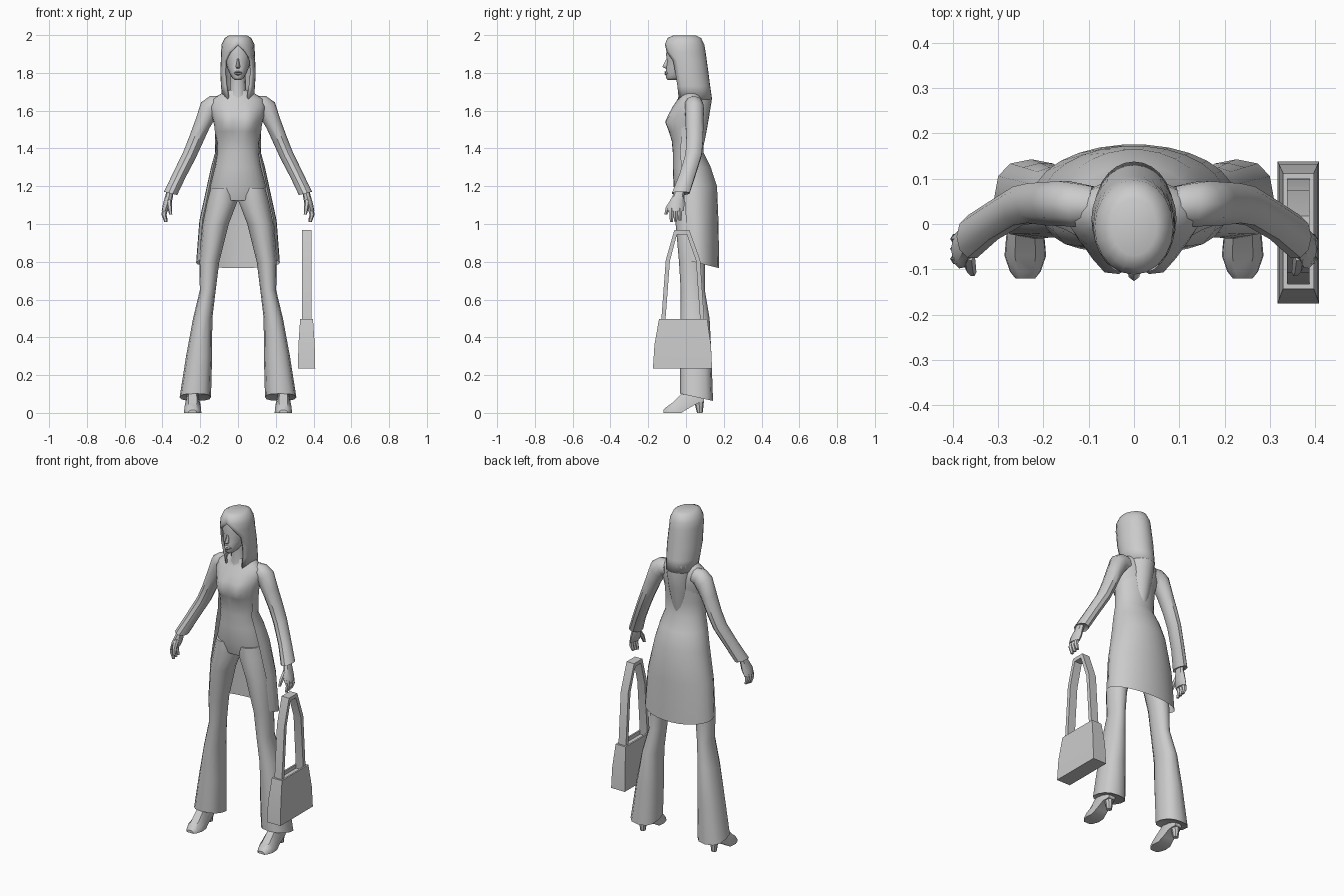
import bpy, bmesh, math
from mathutils import Vector


def ell(cx, z, rx, yf, yb, n=16, gap=None, slope=0.0, p=1.0):
    """Horizontal ellipse from front yf to back yb; gap (degrees) leaves it open at the front."""
    cy, ry, pts = (yf + yb) / 2, (yb - yf) / 2, []
    g = math.radians(gap or 0)
    for i in range(n):
        a = g + (2 * math.pi - 2 * g) * i / (n if gap is None else n - 1)
        s, c = math.sin(a), math.cos(a)
        y = cy - ry * math.copysign(abs(c) ** p, c)
        pts.append(Vector((cx + rx * math.copysign(abs(s) ** p, s), y, z + slope * y)))
    return pts


def limb(cx, cy, cz, rx, ry, tilt=0, n=10):
    """Ring across a limb leaning outward by tilt degrees."""
    t, pts = math.radians(tilt), []
    for i in range(n):
        a = 2 * math.pi * i / n
        d = rx * math.cos(a)
        pts.append(Vector((cx + d * math.cos(t), cy + ry * math.sin(a), cz + d * math.sin(t))))
    return pts


def skin(name, rings, closed=True, cap0=True, cap1=True, mirror=False, angle=40):
    """Bridge a list of rings into one object."""
    bm = bmesh.new()
    vs = [[bm.verts.new(p) for p in r] for r in rings]
    n = len(vs[0])
    for a, b in zip(vs, vs[1:]):
        for i in range(n if closed else n - 1):
            j = (i + 1) % n
            bm.faces.new((a[i], a[j], b[j], b[i]))
    if cap0:
        bm.faces.new(vs[0])
    if cap1:
        bm.faces.new(vs[-1])
    bmesh.ops.remove_doubles(bm, verts=bm.verts, dist=0.0001)
    bmesh.ops.recalc_face_normals(bm, faces=bm.faces)
    me = bpy.data.meshes.new(name)
    bm.to_mesh(me)
    bm.free()
    ob = bpy.data.objects.new(name, me)
    bpy.context.collection.objects.link(ob)
    bpy.ops.object.select_all(action='DESELECT')
    ob.select_set(True)
    bpy.context.view_layer.objects.active = ob
    bpy.ops.object.shade_smooth_by_angle(angle=math.radians(angle))
    if mirror:
        ob.modifiers.new("Mirror", 'MIRROR')
    return ob


# Torso, with the bust pushed out of the front
torso = skin("torso", [ell(0, *s, n=24) for s in (
    (1.125, .135, -.045, .11), (1.2, .148, -.066, .135), (1.3, .122, -.07, .115),
    (1.38, .109, -.07, .085), (1.44, .112, -.075, .085), (1.49, .12, -.08, .09),
    (1.54, .13, -.085, .095), (1.58, .14, -.08, .1), (1.62, .145, -.07, .1),
    (1.66, .135, -.045, .095), (1.69, .09, -.03, .085), (1.71, .045, -.03, .06))], angle=60)
for v in torso.data.vertices:
    x, y, z = v.co
    if y < 0:
        v.co.y -= .036 * math.exp(-((abs(x) - .055) / .045) ** 2 - ((z - 1.535) / .055) ** 2)

# Coat skirt, open at the front with a hem that drops to the back
skin("coat_skirt", [ell(0, z, rx, yf, yb, 18, gap, sl) for z, rx, yf, yb, gap, sl in (
    (1.56, .128, -.085, .098, 72, 0), (1.47, .122, -.085, .092, 72, 0),
    (1.38, .121, -.088, .092, 68, 0), (1.3, .143, -.09, .132, 66, 0),
    (1.2, .165, -.088, .165, 66, 0), (1.02, .205, -.072, .173, 66, -.06),
    (.81, .222, -.055, .176, 66, -.25))], closed=False, cap0=False, cap1=False)

# Flared trousers
skin("trouser_leg", [ell(*s, n=12, slope=sl, p=p) for s, sl, p in (
    ((.078, 1.19, .066, -.06, .115), 0, 1), ((.083, 1.12, .08, -.06, .115), 0, 1),
    ((.118, 1.0, .069, -.055, .105), 0, 1), ((.152, .8, .053, -.037, .1), 0, 1),
    ((.16, .65, .042, -.028, .1), 0, .95), ((.187, .5, .051, -.03, .125), 0, .9),
    ((.206, .3, .069, -.032, .135), 0, .85), ((.226, .095, .083, -.032, .143), -.22, .8),
    ((.226, .1, .07, -.02, .125), -.22, .8))], mirror=True)


# Shoes: cross-sections along y, plus a tapered heel
def shoe_ring(y, w, z0, z1):
    return [Vector((.24 + sx * w, y, z)) for sx, z in
            ((-1, z0), (1, z0), (.95, z0 * .5 + z1 * .5), (.5, z1), (-.5, z1), (-.95, z0 * .5 + z1 * .5))]


skin("shoe", [shoe_ring(*s) for s in (
    (.095, .022, .06, .11), (.06, .034, .05, .13), (.01, .036, .022, .13), (-.025, .042, 0, .1),
    (-.07, .046, 0, .055), (-.105, .034, 0, .03), (-.12, .022, 0, .015))], mirror=True)
skin("shoe_heel", [ell(.24, *s, n=8) for s in (
    (.08, .03, .035, .096), (.04, .02, .048, .093), (0, .016, .058, .088))], mirror=True)

# Sleeves ending in an open cuff
skin("sleeve", [limb(*s) for s in (
    (.09, .04, 1.63, .05, .045, 80), (.125, .042, 1.63, .053, .05, 65),
    (.155, .045, 1.605, .056, .052, 45), (.188, .045, 1.53, .043, .05, 28),
    (.225, .046, 1.44, .039, .046, 25), (.257, .04, 1.365, .037, .045, 26),
    (.31, .008, 1.26, .035, .044, 26), (.357, -.028, 1.162, .036, .049, 14),
    (.355, -.027, 1.168, .026, .037, 14))], mirror=True)

# Hands with separate finger groups and thumb
skin("palm", [limb(*s, n=8) for s in (
    (.357, -.03, 1.19, .019, .027, 15), (.364, -.04, 1.15, .02, .03, 15),
    (.375, -.052, 1.105, .022, .044, 10), (.386, -.055, 1.07, .018, .043, 0))], mirror=True)
for k, y in enumerate((-.077, -.055, -.033)):
    skin(f"finger_{k + 1}", [limb(*s, n=6) for s in (
        (.384, y, 1.085, .015, .013), (.392, y, 1.05, .014, .013),
        (.381, y, 1.01 + .004 * k, .009, .009))], mirror=True)
skin("thumb", [limb(*s, n=6) for s in (
    (.366, -.065, 1.13, .014, .018), (.362, -.093, 1.09, .013, .016),
    (.356, -.107, 1.05, .008, .009))], mirror=True)

# Neck, head and face details
skin("neck", [ell(0, *s, n=12) for s in (
    (1.65, .06, -.045, .07), (1.7, .043, -.035, .05), (1.8, .04, -.045, .05))])
skin("head", [ell(0, *s, n=16) for s in (
    (1.763, .018, -.098, -.05), (1.775, .032, -.106, -.01), (1.8, .046, -.107, .03),
    (1.83, .058, -.106, .055), (1.86, .066, -.1, .065), (1.9, .073, -.106, .075),
    (1.95, .07, -.095, .075))], angle=60)
skin("nose", [ell(0, *s, n=6) for s in (
    (1.824, .008, -.11, -.09), (1.832, .014, -.126, -.09), (1.85, .009, -.116, -.09),
    (1.875, .006, -.103, -.09))], angle=60)
skin("lips", [ell(0, *s, n=8) for s in (
    (1.787, .008, -.108, -.08), (1.794, .02, -.114, -.08), (1.799, .024, -.109, -.08),
    (1.804, .02, -.116, -.08), (1.811, .008, -.108, -.08))], angle=60)

# Hair shell: parted at the brow, falling to two front strands
hair = skin("hair", [ell(0, z, rx, yf, yb, 21, gap) for z, rx, yf, yb, gap in (
    (1.997, .05, -.07, .055, 0), (1.985, .07, -.098, .08, 0), (1.95, .087, -.112, .097, 0),
    (1.91, .09, -.115, .104, 28), (1.865, .091, -.108, .11, 50), (1.8, .094, -.098, .119, 52),
    (1.73, .09, -.08, .128, 48), (1.66, .085, -.062, .138, 40))],
    closed=False, cap1=False, angle=50)
sol = hair.modifiers.new("Thickness", 'SOLIDIFY')
sol.thickness, sol.offset = .012, -1

# Long hair tapering into the back of the coat
skin("hair_back", [ell(0, z, rx, yf, yb, 11, gap) for z, rx, yf, yb, gap in (
    (1.7, .087, -.07, .132, 95), (1.66, .083, -.06, .137, 95), (1.56, .075, -.05, .121, 100),
    (1.47, .06, -.04, .105, 105), (1.39, .04, -.03, .088, 110))],
    closed=False, cap0=False, cap1=False)


# Handbag: tapered body with a recessed top
def box_ring(z, w, y0, y1):
    return [Vector((.363 + sx * w, y, z)) for sx, y in ((-1, y0), (1, y0), (1, y1), (-1, y1))]


skin("bag_body", [box_ring(*s) for s in (
    (.236, .046, -.175, .138), (.36, .043, -.167, .132), (.497, .034, -.143, .112),
    (.497, .024, -.132, .1), (.475, .024, -.132, .1))], angle=30)

# Handbag strap: outer and inner outline swept to a flat band
outer = ((-.132, .475), (-.107, .81), (-.062, .967), (.018, .967), (.075, .81), (.098, .475))
inner = ((-.11, .475), (-.085, .805), (-.048, .945), (.004, .945), (.053, .805), (.076, .475))
skin("bag_strap", [[Vector((.363 + x, y, z)) for x, (y, z) in
                    ((-.025, o), (.025, o), (.025, i), (-.025, i))]
                   for o, i in zip(outer, inner)], angle=30)
